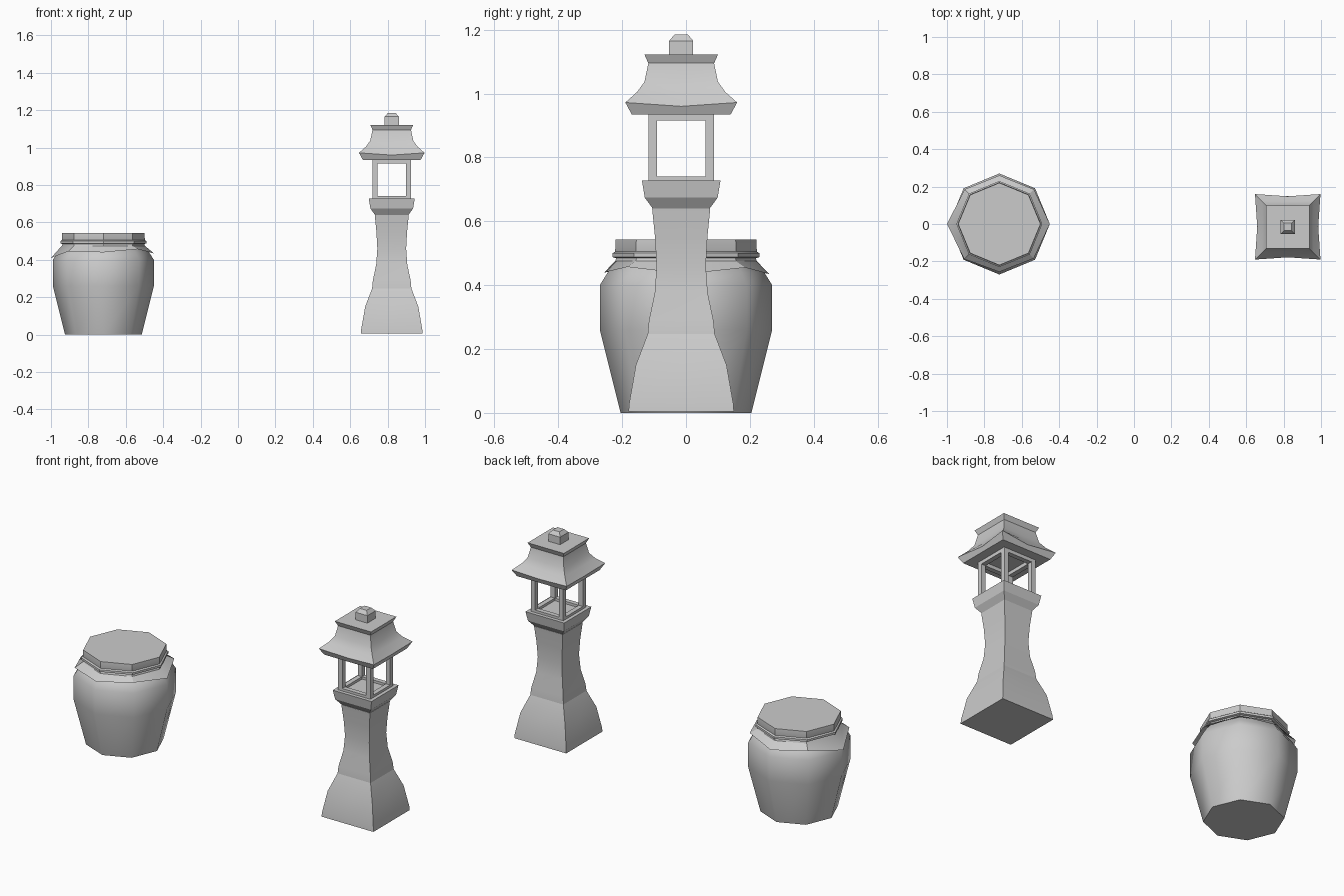
import bpy, bmesh, math

if "Cube" in bpy.data.objects:
    bpy.data.objects.remove(bpy.data.objects["Cube"])

JAR = (-0.72, 0.0)
LAN = (0.822, -0.015)


def finish(name, bm, angle):
    bmesh.ops.recalc_face_normals(bm, faces=bm.faces)
    me = bpy.data.meshes.new(name)
    bm.to_mesh(me)
    bm.free()
    ob = bpy.data.objects.new(name, me)
    bpy.context.collection.objects.link(ob)
    bpy.ops.object.select_all(action='DESELECT')
    ob.select_set(True)
    bpy.context.view_layer.objects.active = ob
    bpy.ops.object.shade_smooth_by_angle(angle=math.radians(angle))
    return ob


def skin(name, rings, angle, bottom=True, top=True):
    """Bridge stacked rings of points into a shell, capped where asked."""
    bm = bmesh.new()
    loops = [[bm.verts.new(p) for p in r] for r in rings]
    n = len(loops[0])
    for a, b in zip(loops, loops[1:]):
        for i in range(n):
            j = (i + 1) % n
            bm.faces.new((a[i], a[j], b[j], b[i]))
    if bottom:
        bm.faces.new(loops[0][::-1])
    if top:
        bm.faces.new(loops[-1])
    return finish(name, bm, angle)


def octagon(r, z):
    return [(JAR[0] + r * math.cos(k * math.pi / 4),
             JAR[1] + r * math.sin(k * math.pi / 4), z) for k in range(8)]


def square(h, z, mid=None, mid_z=None):
    """Square ring with side midpoints that can be pulled in or lowered."""
    m = h if mid is None else mid
    mz = z if mid_z is None else mid_z
    pts = [(h, -h, z), (m, 0, mz), (h, h, z), (0, m, mz),
           (-h, h, z), (-m, 0, mz), (-h, -h, z), (0, -m, mz)]
    return [(LAN[0] + x, LAN[1] + y, w) for x, y, w in pts]


def tower(name, profile, angle=35):
    return skin(name, [square(h, z) for h, z in profile], angle)


def box(name, x, y, z, sx, sy, sz):
    bm = bmesh.new()
    bmesh.ops.create_cube(bm, size=1)
    for v in bm.verts:
        v.co = (LAN[0] + x + v.co.x * sx, LAN[1] + y + v.co.y * sy, z + v.co.z * sz)
    return finish(name, bm, 30)


# Jar body
skin("jar_body", [octagon(r, z) for r, z in
     [(0.205, 0), (0.27, 0.26), (0.27, 0.40), (0.245, 0.44), (0.215, 0.475)]], 50)

# Cloth cover: flat lid with an uneven flared skirt
skirt_r = [0.27, 0.262, 0.26, 0.262, 0.28, 0.265, 0.256, 0.26]
skirt_z = [0.435, 0.455, 0.435, 0.45, 0.41, 0.445, 0.44, 0.457]
hem = [octagon(skirt_r[k], skirt_z[k])[k] for k in range(8)]
skin("jar_cover", [hem, octagon(0.222, 0.475), octagon(0.217, 0.49),
     octagon(0.222, 0.505), octagon(0.22, 0.543)], 30, bottom=False)

# Tie band around the neck
skin("jar_band", [octagon(r, z) for r, z in
     [(0.215, 0.483), (0.23, 0.488), (0.23, 0.5), (0.218, 0.508)]], 30)

# Lantern base, pillar and collar
tower("lantern_base", [(0.165, 0.005), (0.163, 0.03), (0.142, 0.15), (0.105, 0.247)])
tower("lantern_pillar", [(0.105, 0.247), (0.101, 0.29), (0.083, 0.375), (0.077, 0.46),
                         (0.082, 0.55), (0.091, 0.64)])
tower("lantern_collar", [(0.087, 0.637), (0.114, 0.674), (0.123, 0.727)], 25)

# Light chamber: four posts with top and bottom rails
o, t = 0.103, 0.027
c = o - t / 2
for i, (sx, sy) in enumerate([(-1, -1), (1, -1), (1, 1), (-1, 1)]):
    box(f"chamber_post_{i}", sx * c, sy * c, 0.83, t, t, 0.212)
for label, z, h in (("lower", 0.7325, 0.017), ("upper", 0.926, 0.022)):
    for s in (-1, 1):
        box(f"{label}_rail_x_{s}", 0, s * c, z, 2 * (o - t), t, h)
        box(f"{label}_rail_y_{s}", s * c, 0, z, t, 2 * (o - t), h)

# Flared roof with eaves dipping between the corners
skin("lantern_roof", [square(0.155, 0.935), square(0.175, 0.972, 0.163, 0.96),
     square(0.138, 1.005, 0.134, 1.0), square(0.115, 1.037), square(0.103, 1.095),
     square(0.115, 1.122)], 35)

# Finial
tower("lantern_finial", [(0.0375, 1.12), (0.0375, 1.165), (0.021, 1.185)], 25)
